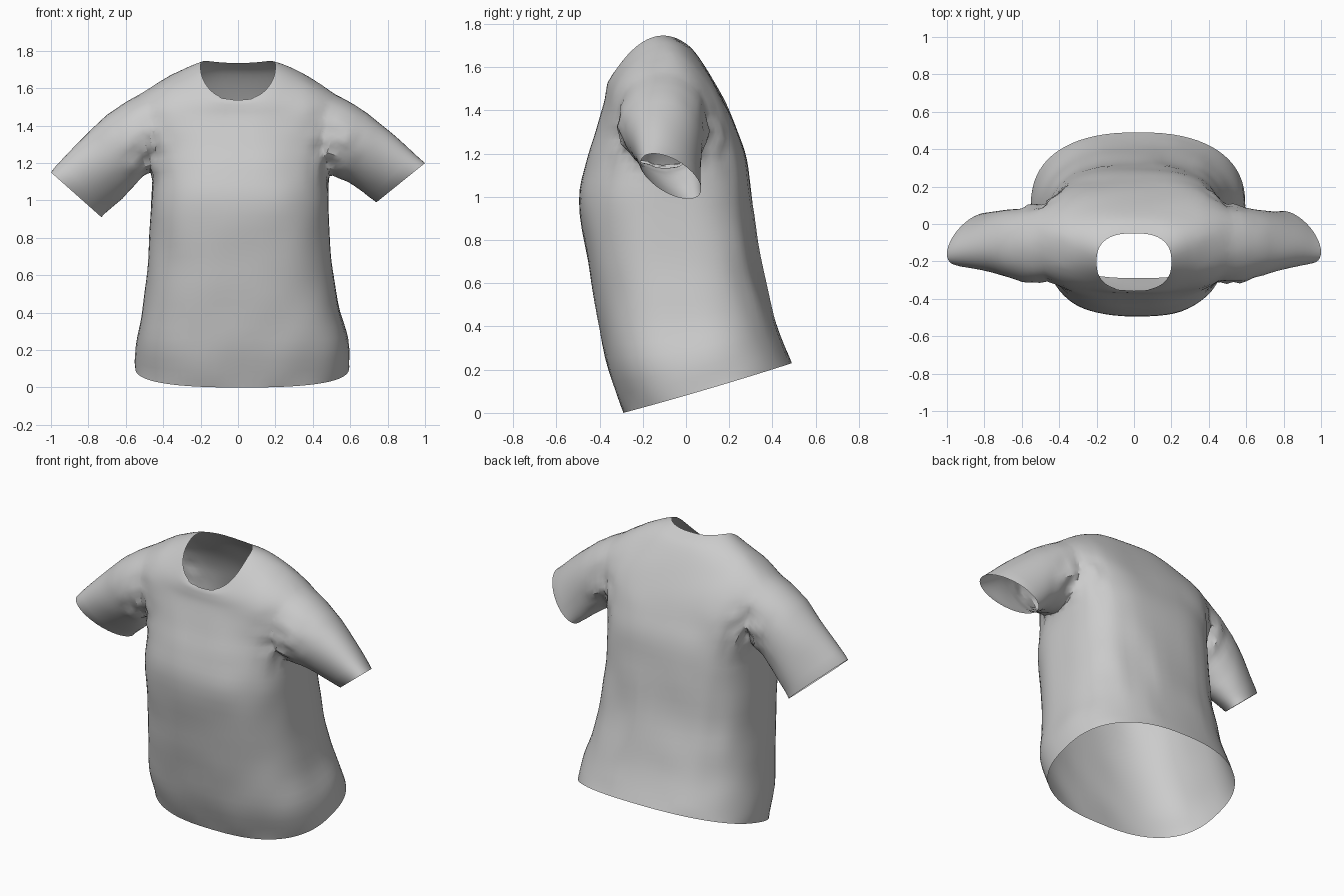
import bpy, bmesh, math
from mathutils import Vector, noise

if "Cube" in bpy.data.objects:
    bpy.data.objects.remove(bpy.data.objects["Cube"])


def make_material(name, rgb):
    m = bpy.data.materials.new(name)
    m.use_nodes = True
    m.diffuse_color = (*rgb, 1)
    m.node_tree.nodes["Principled BSDF"].inputs["Base Color"].default_value = (*rgb, 1)
    return m


fabric = make_material("grey fabric", (0.6, 0.6, 0.6))
opening = make_material("opening marker", (0.6, 0.6, 0.6))


def smooth_rows(rows, steps):
    """Catmull-Rom interpolation between rows of section values."""
    out = []
    for i in range(len(rows) - 1):
        a, b, c, d = (rows[min(max(i + k, 0), len(rows) - 1)] for k in (-1, 0, 1, 2))
        for s in range(steps):
            t = s / steps
            out.append([q + t / 2 * (r - p + t * (2*p - 5*q + 4*r - w + t * (3*(q - r) + w - p)))
                        for p, q, r, w in zip(a, b, c, d)])
    return out + [rows[-1]]


def loft(name, rings):
    """Closed tube through the rings; end caps carry the opening material."""
    bm = bmesh.new()
    loops = [[bm.verts.new(p) for p in ring] for ring in rings]
    n = len(loops[0])
    for a, b in zip(loops, loops[1:]):
        for i in range(n):
            j = (i + 1) % n
            bm.faces.new((a[i], a[j], b[j], b[i]))
    for cap in (loops[0], loops[-1]):
        bm.faces.new(cap).material_index = 1
    bmesh.ops.recalc_face_normals(bm, faces=bm.faces)
    me = bpy.data.meshes.new(name)
    bm.to_mesh(me)
    bm.free()
    me.materials.append(fabric)
    me.materials.append(opening)
    ob = bpy.data.objects.new(name, me)
    bpy.context.collection.objects.link(ob)
    return ob


def power(v, p):
    return math.copysign(abs(v) ** p, v)


def body_ring(row, n=72):
    zs, xl, xr, yf, zf, yb, zb, back_p = row
    pts = []
    for i in range(n):
        a = math.tau * i / n
        p = back_p if math.sin(a) > 0 else 0.78
        u, v = power(math.cos(a), p), power(math.sin(a), p)
        x = (xl + xr) / 2 + u * (xl - xr) / 2
        y = (yf + yb) / 2 + v * (yb - yf) / 2
        z = zs + (zb - zf) / 2 * v + ((zb + zf) / 2 - zs) * v * v
        pts.append((x, y, z))
    return pts


def sleeve_ring(row, n=40):
    x, y, z, hx, hy, hz, depth = row
    pts = []
    for i in range(n):
        a = math.tau * i / n
        c, s = math.cos(a), math.sin(a)
        pts.append((x + hx * c, y + hy * c + depth * s, z + hz * c))
    return pts


# Body sections from hem to neckline: side height, left x, right x,
# front y, front z, back y, back z, squareness of the back
body_rows = [
    (.11, .595, -.55, -.29, 0, .49, .23, .84),
    (.25, .59, -.54, -.36, .2, .43, .38, .82),
    (.45, .535, -.505, -.41, .45, .39, .52, .78),
    (.70, .50, -.48, -.455, .7, .34, .72, .72),
    (.95, .485, -.465, -.495, .98, .305, .98, .67),
    (1.15, .485, -.46, -.465, 1.16, .28, 1.17, .64),
    (1.3, .51, -.50, -.42, 1.29, .24, 1.3, .66),
    (1.43, .55, -.55, -.39, 1.39, .2, 1.4, .7),
    (1.55, .53, -.53, -.375, 1.45, .15, 1.5, .74),
    (1.635, .42, -.42, -.37, 1.495, .09, 1.6, .78),
    (1.69, .29, -.29, -.365, 1.525, .02, 1.69, .78),
    (1.715, .2, -.2, -.355, 1.54, -.05, 1.735, .78),
]
shirt = loft("shirt", [body_ring(r) for r in smooth_rows(body_rows, 4)])

# Sleeve sections from shoulder to cuff: centre, half height vector, half depth
shoulder = [(.36, -.10, 1.42, .03, 0, .19, .18), (.54, -.11, 1.34, .05, 0, .2, .21)]
left_end = [(.69, -.095, 1.24, .105, -.03, .145, .17), (.87, -.07, 1.095, .13, -.08, .105, .115)]
right_end = [(.70, -.095, 1.195, .105, -.03, .165, .17), (.865, -.08, 1.03, .135, -.08, .12, .115)]
for name, side, ends in (("left_sleeve", 1, left_end), ("right_sleeve", -1, right_end)):
    rings = [[(side * x, y, z) for x, y, z in sleeve_ring(r)]
             for r in smooth_rows(shoulder + ends, 6)]
    sleeve = loft(name, rings)
    mod = shirt.modifiers.new(name, "BOOLEAN")
    mod.operation, mod.solver, mod.object = "UNION", "EXACT", sleeve
    bpy.context.view_layer.update()
    joined = bpy.data.meshes.new_from_object(
        shirt.evaluated_get(bpy.context.evaluated_depsgraph_get()))
    shirt.modifiers.clear()
    shirt.data = joined
    bpy.data.objects.remove(sleeve)

# Open the hem, neckline and cuffs
bm = bmesh.new()
bm.from_mesh(shirt.data)
bmesh.ops.delete(bm, geom=[f for f in bm.faces if f.material_index == 1], context="FACES")
bmesh.ops.remove_doubles(bm, verts=bm.verts, dist=0.008)
bmesh.ops.triangulate(bm, faces=[f for f in bm.faces if len(f.verts) > 4])

# Soften the seam where the sleeves meet the body
seam = [v for v in bm.verts if .38 < abs(v.co.x) < .68 and v.co.z > 1.02 and not v.is_boundary]
for _ in range(7):
    bmesh.ops.smooth_vert(bm, verts=seam, factor=0.5, use_axis_x=True, use_axis_y=True, use_axis_z=True)

# Creases: crumpled armpits, long folds down the back, gentle waves elsewhere
bm.normal_update()
moves = []
for v in bm.verts:
    c = v.co
    pit = math.exp(-((abs(c.x) - .5) / .1) ** 2 - ((c.z - 1.28) / .14) ** 2)
    back = max(0, min(1, c.y * 4)) * max(0, 1 - abs(c.z - .7) / .5)
    d = .04 * pit * noise.noise(c * 14)
    d += .015 * back * noise.noise(Vector((c.x * 9, 0, c.z * 2)))
    d += .006 * noise.noise(c * 5)
    moves.append(v.normal * (0 if v.is_boundary else d))
for v, m in zip(bm.verts, moves):
    v.co += m
bm.to_mesh(shirt.data)
bm.free()
shirt.data.materials.clear()
shirt.data.materials.append(fabric)
bpy.data.materials.remove(opening)

bpy.ops.object.select_all(action="DESELECT")
shirt.select_set(True)
bpy.context.view_layer.objects.active = shirt
bpy.ops.object.shade_smooth_by_angle(angle=math.radians(30))
